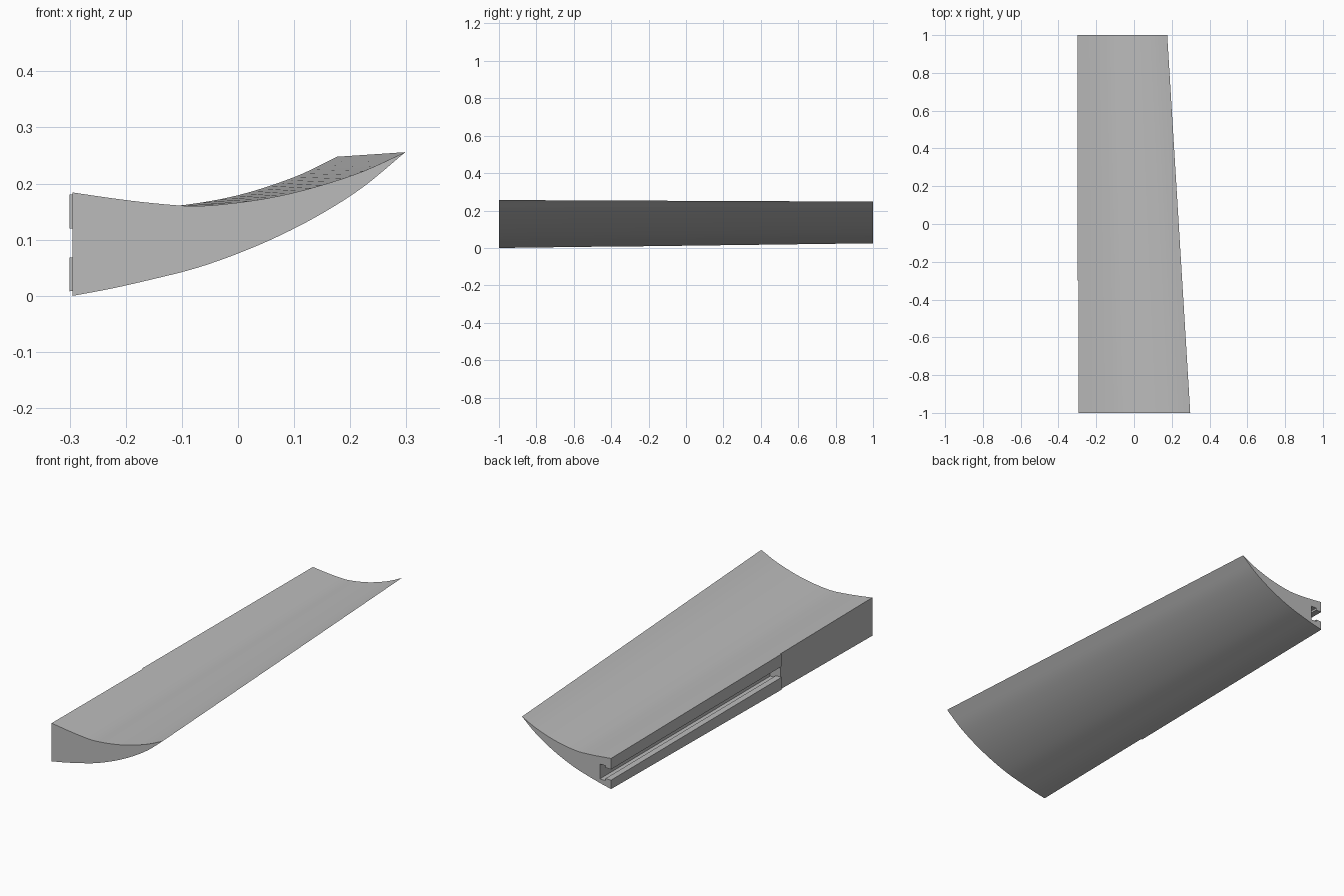
import bpy, bmesh, math

if "Cube" in bpy.data.objects:
    bpy.data.objects.remove(bpy.data.objects["Cube"])

grey = bpy.data.materials.new("plain grey")
grey.use_nodes = True
colour = (0.5, 0.5, 0.5, 1)
grey.diffuse_color = colour
grey.node_tree.nodes["Principled BSDF"].inputs["Base Color"].default_value = colour

# Heights of the blade section, evenly spaced from the thick root to the tip
TOP = [0.185, 0.174, 0.165, 0.160, 0.166, 0.178, 0.197, 0.222, 0.256]
BOTTOM = [-0.001, 0.013, 0.030, 0.049, 0.075, 0.107, 0.146, 0.194, 0.256]
ROOT_X, STEPS = -0.3, 32


def smooth_height(heights, u):
    """Catmull-Rom curve through evenly spaced heights."""
    last = len(heights) - 1
    i = min(int(u * last), last - 1)
    t = u * last - i
    b, c = heights[i], heights[i + 1]
    a = heights[i - 1] if i else 2 * b - c
    d = heights[i + 2] if i + 2 <= last else 2 * c - b
    return b + t / 2 * (c - a + t * (2*a - 5*b + 4*c - d + t * (3*(b - c) + d - a)))


def section(y, width, scale, root_top, root_bottom, lift):
    """Closed section: along the top to the tip, back along the bottom."""
    def point(heights, root, u):
        z = root + scale * (smooth_height(heights, u) - heights[0]) + lift * u
        return (ROOT_X + width * u, y, z)
    us = [i / STEPS for i in range(STEPS + 1)]
    upper = [point(TOP, root_top, u) for u in us]
    lower = [point(BOTTOM, root_bottom, u) for u in us[:-1]]
    return upper + lower[::-1]


def make_object(name, bm):
    bmesh.ops.recalc_face_normals(bm, faces=bm.faces)
    mesh = bpy.data.meshes.new(name)
    bm.to_mesh(mesh)
    bm.free()
    mesh.materials.append(grey)
    ob = bpy.data.objects.new(name, mesh)
    bpy.context.collection.objects.link(ob)
    return ob


def prism(name, outline, y0, y1):
    """Extrude an x, z outline along y."""
    bm = bmesh.new()
    face = bm.faces.new([bm.verts.new((x, y0, z)) for x, z in outline])
    grown = bmesh.ops.extrude_face_region(bm, geom=[face])["geom"]
    verts = [v for v in grown if isinstance(v, bmesh.types.BMVert)]
    bmesh.ops.translate(bm, verts=verts, vec=(0, y1 - y0, 0))
    return make_object(name, bm)


# Tapered blade lofted between its front and back sections
bm = bmesh.new()
front = [bm.verts.new(p) for p in section(-1, 0.598, 1, TOP[0], BOTTOM[0], 0)]
back = [bm.verts.new(p) for p in section(1, 0.476, 0.8, 0.173, 0.025, 0.018)]
n = len(front)
for i in range(n):
    j = (i + 1) % n
    bm.faces.new((front[i], front[j], back[j], back[i]))
bm.faces.new(front)
bm.faces.new(back)
blade = make_object("blade", bm)

# Shallow step in the front part of the root face
step = prism("step_cutter", [(-0.4, -0.1), (-0.295, -0.1), (-0.295, 0.3), (-0.4, 0.3)],
             -1.1, -0.3)
# T-shaped mounting slot, open at the back end
slot = prism("slot_cutter", [(-0.4, 0.068), (-0.27, 0.068), (-0.27, 0.058), (-0.24, 0.058),
                             (-0.24, 0.13), (-0.27, 0.13), (-0.27, 0.12), (-0.4, 0.12)],
             -0.3, 1.1)

bpy.context.view_layer.objects.active = blade
for cutter in (step, slot):
    mod = blade.modifiers.new(cutter.name, "BOOLEAN")
    mod.operation = "DIFFERENCE"
    mod.solver = "EXACT"
    mod.object = cutter
    bpy.ops.object.modifier_apply(modifier=mod.name)
    bpy.data.objects.remove(cutter)

bpy.ops.object.select_all(action="DESELECT")
blade.select_set(True)
bpy.ops.object.shade_smooth_by_angle(angle=math.radians(20))
